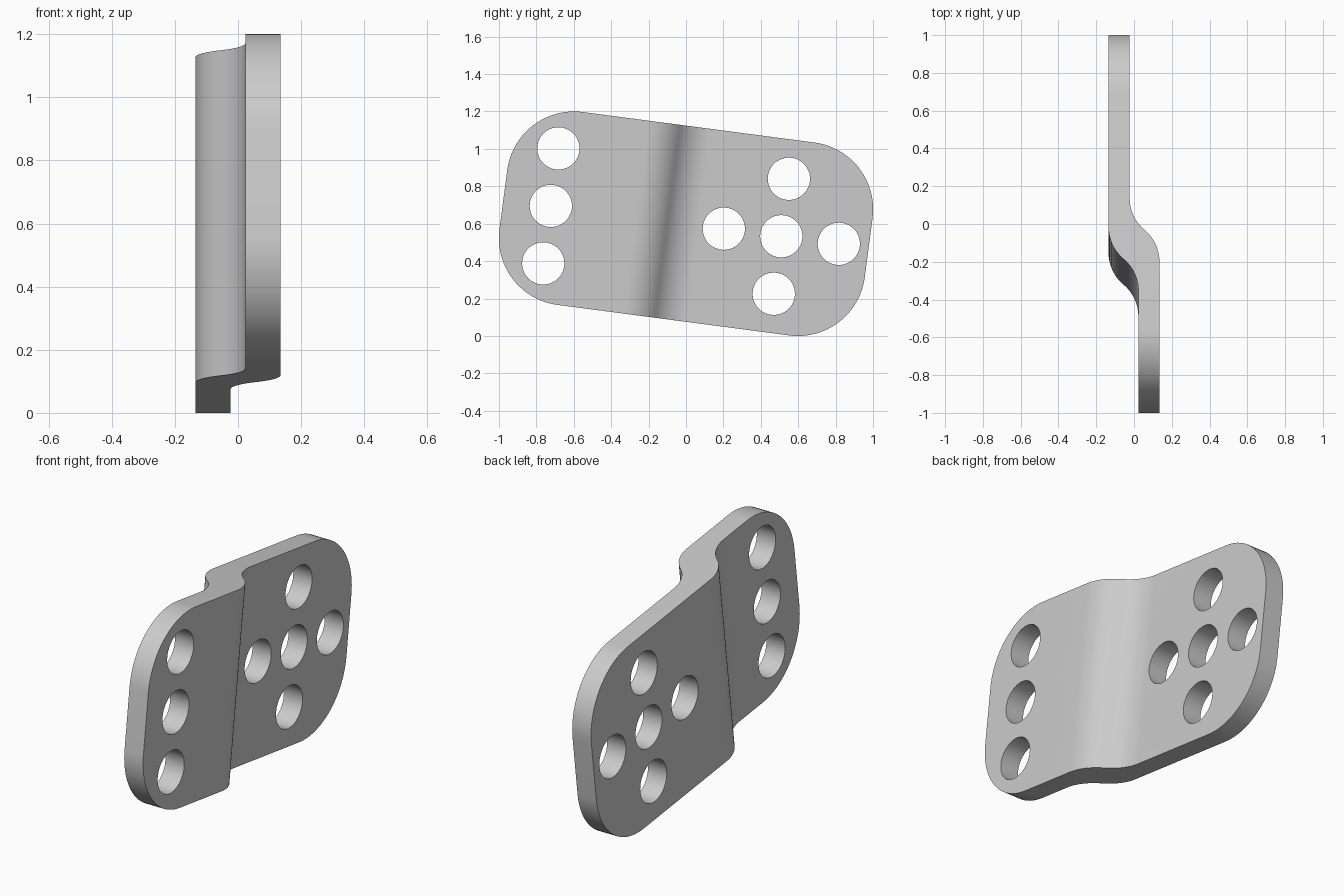
import bpy
import bmesh
from math import sin, cos, pi, radians, atan2
from mathutils import Matrix, Vector

cube = bpy.data.objects.get("Cube")
if cube:
    bpy.data.objects.remove(cube, do_unlink=True)

HALF_LENGTH, HALF_HEIGHT, CORNER = 0.985, 0.52, 0.36
OUTER, INNER = 0.135, 0.023      # x of the outer and inner plate faces
HOLE_RADIUS, PITCH = 0.113, 0.31
TILT = radians(-7.5)


def prism(name, points, direction):
    """Extrude a closed outline of 3D points along a direction."""
    bm = bmesh.new()
    face = bm.faces.new([bm.verts.new(p) for p in points])
    ext = bmesh.ops.extrude_face_region(bm, geom=[face])
    moved = [g for g in ext["geom"] if isinstance(g, bmesh.types.BMVert)]
    bmesh.ops.translate(bm, verts=moved, vec=Vector(direction))
    bmesh.ops.recalc_face_normals(bm, faces=bm.faces)
    mesh = bpy.data.meshes.new(name)
    bm.to_mesh(mesh)
    bm.free()
    obj = bpy.data.objects.new(name, mesh)
    bpy.context.collection.objects.link(obj)
    return obj


def s_curve(start, end, x0, x1, steps=12):
    """Two tangent arcs stepping from x0 to x1 between start and end."""
    run, drop = (end - start) / 2, (x0 - x1) / 2
    theta = 2 * atan2(drop, run)
    radius = run / sin(theta)
    first = []
    for i in range(steps + 1):
        a = theta * i / steps
        first.append((x0 - radius * (1 - cos(a)), start + radius * sin(a)))
    second = [(x0 + x1 - x, start + end - u) for x, u in reversed(first[:-1])]
    return first + second


def cut(target, cutter, operation):
    mod = target.modifiers.new(cutter.name, 'BOOLEAN')
    mod.operation = operation
    mod.solver = 'EXACT'
    mod.object = cutter
    cutter.hide_render = True


# Offset plate: stepped section extruded over the height
section = [(OUTER, -1.2)] + s_curve(-0.27, 0.07, OUTER, -INNER) + [(-INNER, 1.2)]
section += [(-OUTER, 1.2)] + s_curve(-0.425, -0.085, INNER, -OUTER)[::-1] + [(INNER, -1.2)]
plate = prism("offset_plate", [(x, u, -0.7) for x, u in section], (0, 0, 1.4))

# Rounded outline
outline = []
for quarter, (su, sv) in enumerate([(1, 1), (-1, 1), (-1, -1), (1, -1)]):
    for i in range(25):
        a = (quarter + i / 24) * pi / 2
        outline.append((-0.5, su * (HALF_LENGTH - CORNER) + CORNER * cos(a),
                        sv * (HALF_HEIGHT - CORNER) + CORNER * sin(a)))
cutters = [prism("outline_cutter", outline, (1, 0, 0))]
cut(plate, cutters[0], 'INTERSECT')

# Holes: a column of three at the front, a cross of five at the back
centres = [(-0.729, k * PITCH) for k in (-1, 0, 1)]
centres += [(0.514 + i * PITCH, j * PITCH)
            for i, j in [(0, 0), (1, 0), (-1, 0), (0, 1), (0, -1)]]
for cu, cv in centres:
    ring = [(-0.5, cu + HOLE_RADIUS * cos(k * pi / 24), cv + HOLE_RADIUS * sin(k * pi / 24))
            for k in range(48)]
    cutter = prism("hole_cutter", ring, (1, 0, 0))
    cutters.append(cutter)
    cut(plate, cutter, 'DIFFERENCE')

# Bake the cuts, then tilt and lift the plate
bpy.context.view_layer.update()
graph = bpy.context.evaluated_depsgraph_get()
baked = bpy.data.meshes.new_from_object(plate.evaluated_get(graph))
plate.modifiers.clear()
plate.data = baked
for cutter in cutters:
    bpy.data.objects.remove(cutter, do_unlink=True)
baked.transform(Matrix.Translation((0, 0, 0.6)) @ Matrix.Rotation(TILT, 4, 'X'))

# Plain grey metal
grey = bpy.data.materials.new("light_grey")
grey.use_nodes = True
colour = (0.6, 0.6, 0.6, 1)
grey.diffuse_color = colour
grey.node_tree.nodes["Principled BSDF"].inputs["Base Color"].default_value = colour
baked.materials.clear()
baked.materials.append(grey)

bpy.ops.object.select_all(action='DESELECT')
plate.select_set(True)
bpy.context.view_layer.objects.active = plate
bpy.ops.object.shade_smooth_by_angle(angle=radians(30))
